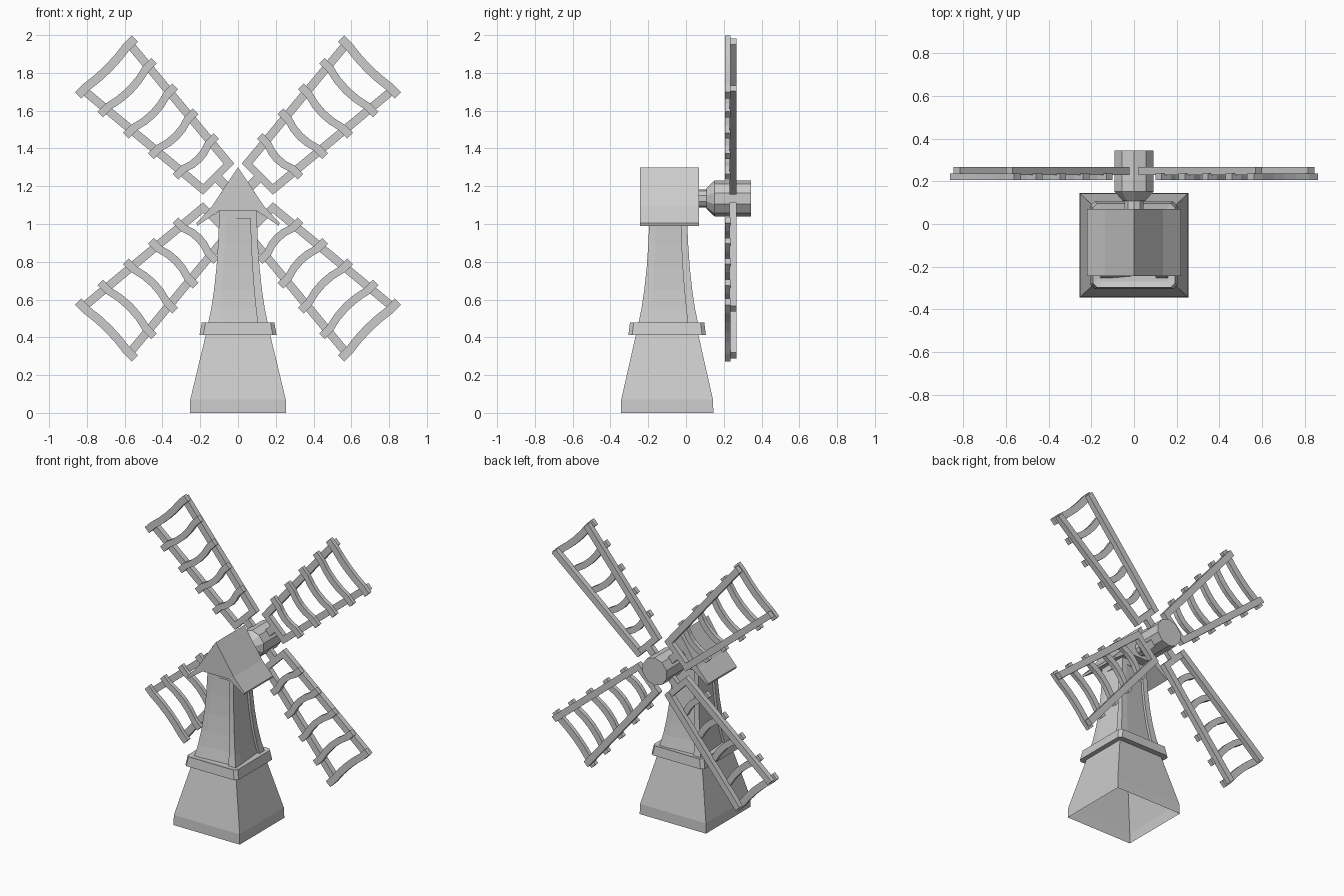
import bpy, bmesh
from math import sin, cos, pi, radians
from mathutils import Vector, Matrix

if "Cube" in bpy.data.objects:
    bpy.data.objects.remove(bpy.data.objects["Cube"])

CY = -0.1      # tower axis in y
HZ = 1.135     # height of the sail axle


def finish(bm, name):
    bmesh.ops.recalc_face_normals(bm, faces=bm.faces)
    me = bpy.data.meshes.new(name)
    bm.to_mesh(me)
    bm.free()
    ob = bpy.data.objects.new(name, me)
    bpy.context.collection.objects.link(ob)
    return ob


def loft(name, rings, cap_start=True, cap_end=True):
    """Skin a list of closed point rings."""
    bm = bmesh.new()
    vs = [[bm.verts.new(p) for p in r] for r in rings]
    n = len(vs[0])
    for a, b in zip(vs, vs[1:]):
        for i in range(n):
            j = (i + 1) % n
            bm.faces.new((a[i], a[j], b[j], b[i]))
    if cap_start:
        bm.faces.new(vs[0])
    if cap_end:
        bm.faces.new(vs[-1])
    return finish(bm, name)


def prism(name, outline, y0, y1, matrix=None):
    """Extrude an x-z outline along y."""
    ob = loft(name, [[(x, y, z) for x, z in outline] for y in (y0, y1)])
    if matrix:
        ob.data.transform(matrix)
    return ob


def rect(hx, hy, z, c=0.0):
    """Rectangle ring around the tower axis, optionally with cut corners."""
    if not c:
        return [(sx * hx, CY + sy * hy, z) for sx, sy in ((-1, -1), (1, -1), (1, 1), (-1, 1))]
    q = [(-hx + c, -hy), (hx - c, -hy), (hx, -hy + c), (hx, hy - c),
         (hx - c, hy), (-hx + c, hy), (-hx, hy - c), (-hx, -hy + c)]
    return [(x, CY + y, z) for x, y in q]


# Flared base, open underneath
loft("base", [rect(.255, .245, 0), rect(.253, .243, .07), rect(.17, .165, .415)], cap_start=False)

# Collar ledge
loft("collar", [rect(.17, .165, .415, .015), rect(.204, .205, .413, .02),
                rect(.192, .197, .478, .02), rect(.165, .17, .472, .015)])


# Tower with recessed panel on each side
def panel_ring(z, h, p, d):
    quarter = [(p, -h), (h, -h), (h, -p), (h - d, -p)]
    pts = []
    for k in range(4):
        for x, y in quarter:
            for _ in range(k):
                x, y = -y, x
            pts.append((x, CY + .006 + y, z))
    # inner recess corners at the start of each side
    out = []
    for k in range(4):
        x, y = p, -(h - d)
        for _ in range(k):
            x, y = -y, x
        out.append((x, CY + .006 + y, z))
        out += pts[4 * k:4 * k + 3]
    return out


profile = [(.465, .16, .105), (.55, .142, .095), (.65, .127, .085),
           (.77, .114, .076), (.90, .105, .069), (1.03, .1, .065)]
loft("tower", [panel_ring(z, h, p, .018) for z, h, p in profile])
loft("tower_head", [[(x, y + .006, z) for x, y, z in rect(.1, .1, zz)] for zz in (1.03, 1.08)])

# Roof with flared eaves and open underside
half = [(.137, 1.095), (.22, 1.005), (.215, .99), (.1, 1.07)]
outline = [(0, 1.3)] + half + [(-x, z) for x, z in reversed(half)]
prism("roof", outline, -.243, .07)

# Axle and hub turned around the y axis
N = 10


def disc(y, r):
    return [(r * cos(2 * pi * (i + .5) / N), y, HZ + r * sin(2 * pi * (i + .5) / N)) for i in range(N)]


loft("axle", [disc(0, .048), disc(.13, .048)])
loft("hub", [disc(.108, .055), disc(.152, .096), disc(.345, .096)])


# Sails: u runs outward (local z), v runs across (local x)
def rail_v(u):
    return .095 + (u - .155) * .095


def slat(u, hv, w, bow):
    """Bar across the rails, sagging towards the hub between them."""
    inner = hv - .06
    vs = [-hv, -inner, -inner * .5, 0, inner * .5, inner, hv]
    sag = [0, 0, .75 * bow, bow, .75 * bow, 0, 0]
    top = [(v, u + w - s) for v, s in zip(vs, sag)]
    bot = [(v, u - w - s) for v, s in zip(vs, sag)]
    return top + bot[::-1]


for k in range(4):
    m = Matrix.Translation((0, 0, HZ)) @ Matrix.Rotation(radians(45 + 90 * k), 4, 'Y')
    for s, side in ((-1, "left"), (1, "right")):
        a, b = rail_v(.15), rail_v(.99)
        prism(f"sail_{k}_rail_{side}",
              [(s * (a - .022), .145), (s * (a + .022), .145), (s * (b + .022), 1.0), (s * (b - .022), 1.0)],
              .23, .268, m)
    prism(f"sail_{k}_inner_bar", [(-.1, .145), (.1, .145), (.1, .185), (-.1, .185)], .23, .266, m)
    prism(f"sail_{k}_spoke", [(-.025, .05), (.025, .05), (.025, .16), (-.025, .16)], .232, .264, m)
    for i, u in enumerate((.315, .485, .655, .83)):
        prism(f"sail_{k}_slat_{i}", slat(u, rail_v(u) + .042, .021, .02), .207, .236, m)
    prism(f"sail_{k}_tip_bar", slat(.985, .212, .023, .012), .207, .236, m)
